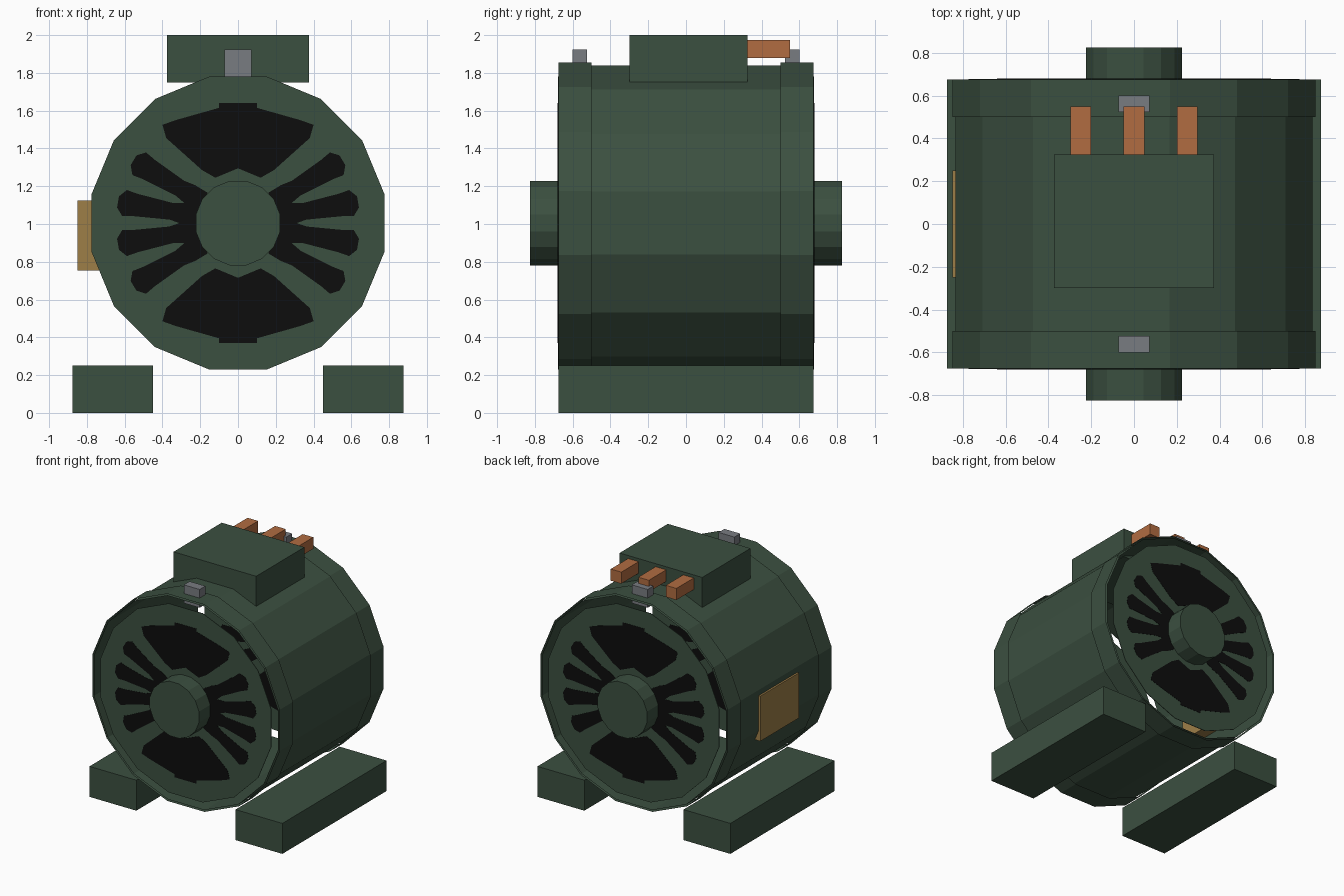
import bpy
import bmesh
from math import pi, radians, sin, cos
from mathutils import Matrix, Vector

cube = bpy.data.objects.get("Cube")
if cube:
    bpy.data.objects.remove(cube, do_unlink=True)

AXIS_Z = 1.005
SIDES = 16


def material(name, rgb):
    mat = bpy.data.materials.new(name)
    mat.use_nodes = True
    colour = (*rgb, 1)
    mat.diffuse_color = colour
    bsdf = mat.node_tree.nodes["Principled BSDF"]
    bsdf.inputs["Base Color"].default_value = colour
    bsdf.inputs["Roughness"].default_value = 0.7
    return mat


green = material("dark_green_paint", (0.044, 0.079, 0.051))
black = material("black_vent", (0.004, 0.004, 0.004))
copper = material("copper", (0.44, 0.15, 0.053))
brass = material("brass", (0.34, 0.21, 0.064))
steel = material("grey_steel", (0.19, 0.2, 0.22))


def finish(name, bm, mat):
    bmesh.ops.recalc_face_normals(bm, faces=bm.faces)
    mesh = bpy.data.meshes.new(name)
    bm.to_mesh(mesh)
    bm.free()
    mesh.materials.append(mat)
    obj = bpy.data.objects.new(name, mesh)
    bpy.context.collection.objects.link(obj)
    return obj


def box(name, low, high, mat):
    low, high = Vector(low), Vector(high)
    bm = bmesh.new()
    bmesh.ops.create_cube(bm, size=1)
    bmesh.ops.scale(bm, vec=high - low, verts=bm.verts)
    bmesh.ops.translate(bm, vec=(low + high) / 2, verts=bm.verts)
    return finish(name, bm, mat)


def drum(name, radius, y0, y1, mat, capped):
    """Faceted cylinder along y with a flat facet on top."""
    bm = bmesh.new()
    bmesh.ops.create_cone(bm, cap_ends=capped, segments=SIDES,
                          radius1=radius, radius2=radius, depth=y1 - y0)
    turn = Matrix.Rotation(pi / 2, 4, "X") @ Matrix.Rotation(pi / SIDES, 4, "Z")
    shift = Matrix.Translation((0, (y0 + y1) / 2, AXIS_Z))
    bmesh.ops.transform(bm, matrix=shift @ turn, verts=bm.verts)
    return finish(name, bm, mat)


def vent_plates(name, outlines, y0, y1):
    """Thin plates cut to the given x, z outlines about the axis."""
    bm = bmesh.new()
    for outline in outlines:
        face = bm.faces.new([bm.verts.new((x, y0, AXIS_Z + z)) for x, z in outline])
        grown = bmesh.ops.extrude_face_region(bm, geom=[face], use_keep_orig=True)
        moved = [v for v in grown["geom"] if isinstance(v, bmesh.types.BMVert)]
        bmesh.ops.translate(bm, vec=(0, y1 - y0, 0), verts=moved)
    return finish(name, bm, black)


# Vent outlines: wide lobes above and below, narrow fingers at the sides
half_lobe = [(0.12, 0.24), (0.19, 0.28), (0.38, 0.45), (0.40, 0.52),
             (0.33, 0.545), (0.10, 0.61), (0.10, 0.635)]
lobe = [(0, 0.29)] + half_lobe + [(-x, z) for x, z in reversed(half_lobe)]
half_finger = [(0.22, 0.055), (0.30, 0.055), (0.36, 0.045), (0.55, 0.06),
               (0.61, 0.07), (0.645, 0.03)]
finger = half_finger + [(r, -w) for r, w in reversed(half_finger)]


def turned(points, degrees):
    c, s = cos(radians(degrees)), sin(radians(degrees))
    return [(x * c - z * s, x * s + z * c) for x, z in points]


outlines = [lobe, turned(lobe, 180)]
for angle in (10, 31):
    for a in (angle, -angle, 180 - angle, 180 + angle):
        outlines.append(turned(finger, a))

# Open housing shell
drum("housing", 0.851, -0.675, 0.675, green, False)

# End rings, discs, vents, hubs and lifting lugs at both ends
for label, side in (("front", -1), ("back", 1)):
    def span(a, b):
        return sorted((side * a, side * b))
    drum(label + "_ring", 0.866, *span(0.5, 0.675), green, False)
    drum(label + "_end_disc", 0.79, *span(0.673, 0.678), green, True)
    vent_plates(label + "_vents", outlines, *span(0.671, 0.68))
    drum(label + "_hub", 0.228, *span(0.66, 0.825), green, True)
    y0, y1 = span(0.525, 0.6)
    box(label + "_lug", (-0.072, y0, 1.775), (0.072, y1, 1.925), steel)

# Feet
for label, side in (("left", 1), ("right", -1)):
    x0, x1 = sorted((side * 0.45, side * 0.875))
    box(label + "_foot", (x0, -0.675, 0), (x1, 0.675, 0.25), green)

# Terminal box with three copper terminals
box("terminal_box", (-0.375, -0.3, 1.75), (0.375, 0.325, 2.0), green)
for i, x in enumerate((-0.25, 0, 0.25)):
    box("terminal_%d" % (i + 1), (x - 0.048, 0.3, 1.88), (x + 0.048, 0.55, 1.975), copper)

# Rating plate on the right side
box("rating_plate", (-0.85, -0.25, 0.755), (-0.7, 0.25, 1.125), brass)
